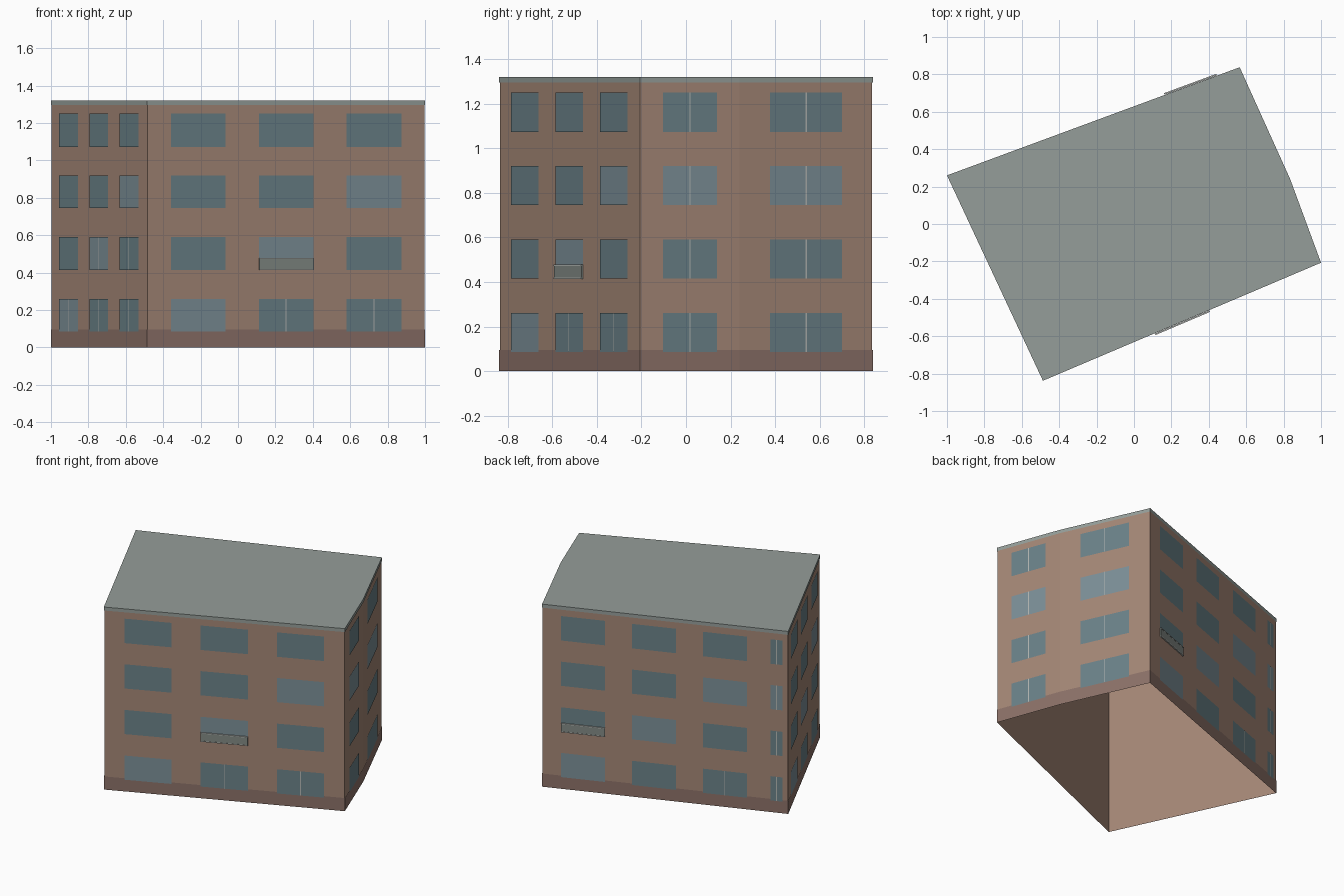
import bpy, bmesh
from mathutils import Vector

if "Cube" in bpy.data.objects:
    bpy.data.objects.remove(bpy.data.objects["Cube"])

H = 1.32
# footprint, counter-clockwise from the left corner
FOOT = [Vector(p) for p in [(-1, 0.26), (-0.487, -0.838), (1, -0.207),
                            (0.835, 0.24), (0.565, 0.838), (-0.859, 0.312)]]
ROWS = [(0.085, 0.26), (0.415, 0.59), (0.745, 0.92), (1.073, 1.25)]
INSET = 0.996


def material(name, rgb):
    m = bpy.data.materials.new(name)
    m.diffuse_color = (*rgb, 1)
    m.use_nodes = True
    m.node_tree.nodes["Principled BSDF"].inputs["Base Color"].default_value = m.diffuse_color
    return m


brick = material("brick", (0.37, 0.24, 0.18))
plinth_mat = material("plinth", (0.26, 0.165, 0.138))
glass = material("glass", (0.145, 0.22, 0.245))
pale_glass = material("pale_glass", (0.2, 0.275, 0.31))
roof_mat = material("roof", (0.30, 0.34, 0.32))
frame_mat = material("frame", (0.45, 0.47, 0.45))
panel_mat = material("balcony_panel", (0.22, 0.25, 0.23))


def finish(name, bm, mat):
    mesh = bpy.data.meshes.new(name)
    bm.to_mesh(mesh)
    bm.free()
    mesh.materials.append(mat)
    obj = bpy.data.objects.new(name, mesh)
    bpy.context.collection.objects.link(obj)
    return obj


def ring(name, scale, z0, z1, mat, cap=False):
    """Open band that follows the footprint, with an optional flat top."""
    bm = bmesh.new()
    low = [bm.verts.new((*(p * scale), z0)) for p in FOOT]
    top = [bm.verts.new((*(p * scale), z1)) for p in FOOT]
    n = len(FOOT)
    for i in range(n):
        j = (i + 1) % n
        bm.faces.new((low[i], low[j], top[j], top[i]))
    if cap:
        bm.faces.new(top)
    finish(name, bm, mat)


def wall_point(side, u, off, z):
    a, b = FOOT[side] * INSET, FOOT[(side + 1) % len(FOOT)] * INSET
    d = (b - a).normalized()
    p = a.lerp(b, u) + Vector((d.y, -d.x)) * off
    return (p.x, p.y, z)


def quad(bm, side, u0, u1, z0, z1, off):
    bm.faces.new([bm.verts.new(wall_point(side, u, off, z))
                  for u, z in ((u0, z0), (u1, z0), (u1, z1), (u0, z1))])


def box(bm, side, u0, u1, z0, z1, o0, o1):
    v = [bm.verts.new(wall_point(side, u, o, z))
         for z in (z0, z1) for u, o in ((u0, o1), (u1, o1), (u1, o0), (u0, o0))]
    for f in ((3, 2, 1, 0), (4, 5, 6, 7), (0, 1, 5, 4),
              (1, 2, 6, 5), (2, 3, 7, 6), (3, 0, 4, 7)):
        bm.faces.new([v[i] for i in f])


# shell: open underneath, plinth and roof edge wrapped around it
ring("walls", INSET, 0, 1.31, brick)
ring("plinth", 1.0, 0, 0.095, plinth_mat)
ring("roof", 1.0, 1.295, H, roof_mat, cap=True)

# windows: three columns on long walls, one on short walls
three = [(0.084 + 0.3175 * i, 0.281 + 0.3175 * i) for i in range(3)]
one = [(0.23, 0.77)]
COLS = [three, three, one, one, three, one]
# (side, row, column) of windows with a centre bar
BARS = {(0, 0, 0), (0, 0, 1), (0, 0, 2), (0, 1, 1), (0, 1, 2),
        (1, 0, 1), (1, 0, 2), (4, 0, 2)}
BARS |= {(s, r, 0) for s in (2, 3, 5) for r in range(4)}

dark, pale, bars = bmesh.new(), bmesh.new(), bmesh.new()
for side, cols in enumerate(COLS):
    length = (FOOT[(side + 1) % 6] - FOOT[side]).length
    for c, (u0, u1) in enumerate(cols):
        for r, (z0, z1) in enumerate(ROWS):
            is_pale = r == c if len(cols) == 3 else r == 2
            quad(pale if is_pale else dark, side, u0, u1, z0, z1, 0.004)
            if (side, r, c) in BARS:
                m, w = (u0 + u1) / 2, 0.003 / length
                quad(bars, side, m - w, m + w, z0, z1, 0.0055)
finish("windows", dark, glass)
finish("pale_windows", pale, pale_glass)
finish("window_bars", bars, frame_mat)

# shallow balconies with top and bottom rails
panels, rails = bmesh.new(), bmesh.new()
for side, c in ((1, 1), (4, 0)):
    u0, u1 = COLS[side][c]
    box(panels, side, u0, u1, 0.415, 0.475, 0.004, 0.011)
    for z in (0.413, 0.472):
        box(rails, side, u0, u1, z, z + 0.006, 0.004, 0.0125)
finish("balcony_panels", panels, panel_mat)
finish("balcony_rails", rails, frame_mat)
